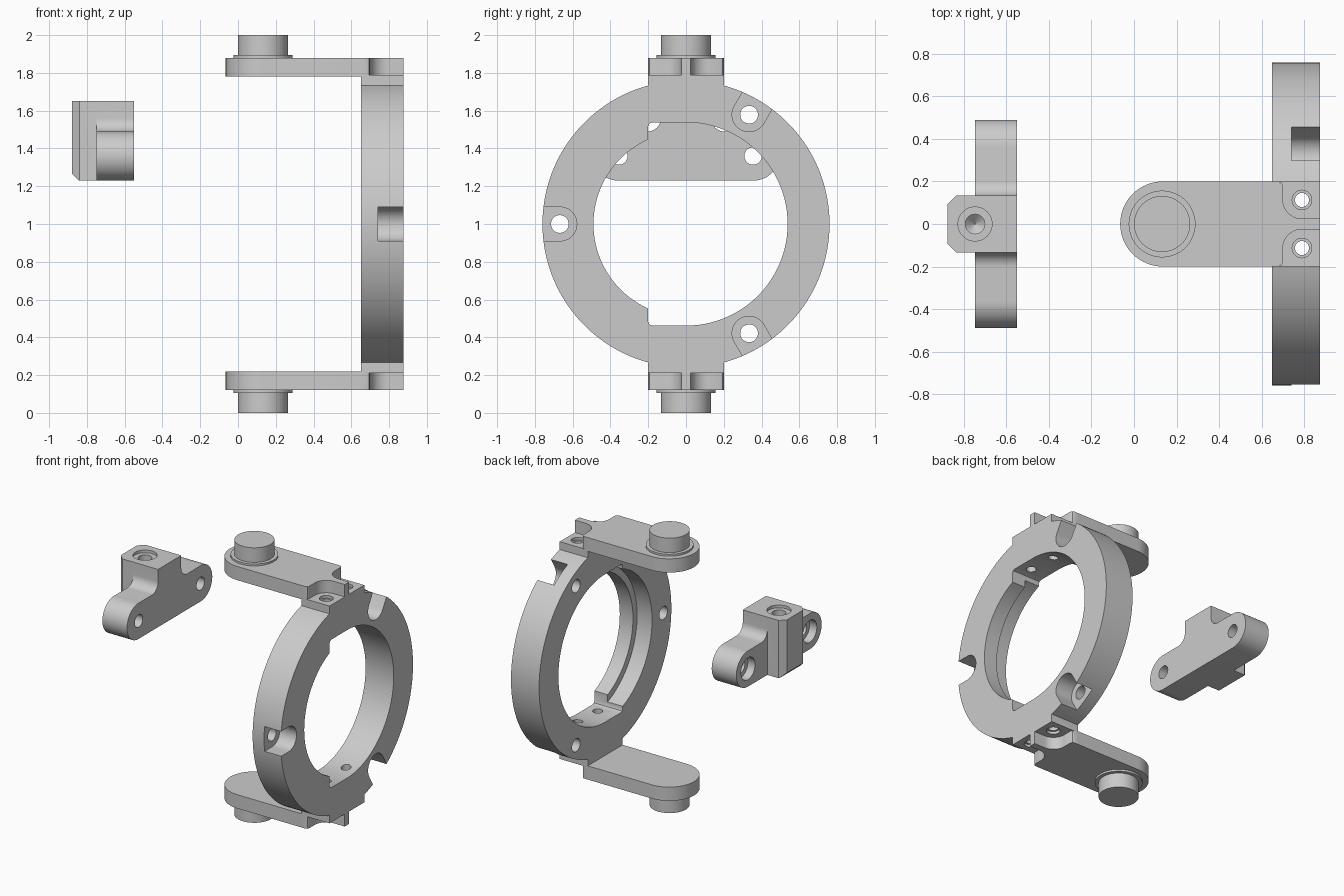
import bpy, bmesh
from math import sin, cos, pi, radians, acos, degrees

if "Cube" in bpy.data.objects:
    bpy.data.objects.remove(bpy.data.objects["Cube"])


def finish(name, bm):
    bmesh.ops.recalc_face_normals(bm, faces=bm.faces)
    me = bpy.data.meshes.new(name)
    bm.to_mesh(me)
    bm.free()
    ob = bpy.data.objects.new(name, me)
    bpy.context.collection.objects.link(ob)
    return ob


def prism(name, pts, axis, lo, hi):
    """Extrude a closed 2D profile along an axis."""
    put = {'x': lambda u, v, d: (d, u, v),
           'y': lambda u, v, d: (u, d, v),
           'z': lambda u, v, d: (u, v, d)}[axis]
    bm = bmesh.new()
    a = [bm.verts.new(put(u, v, lo)) for u, v in pts]
    b = [bm.verts.new(put(u, v, hi)) for u, v in pts]
    n = len(pts)
    bm.faces.new(a)
    bm.faces.new(b)
    for i in range(n):
        j = (i + 1) % n
        bm.faces.new((a[i], a[j], b[j], b[i]))
    return finish(name, bm)


def arc(cu, cv, r, a0, a1, n=16):
    return [(cu + r * cos(radians(a0 + (a1 - a0) * i / n)),
             cv + r * sin(radians(a0 + (a1 - a0) * i / n))) for i in range(n + 1)]


def circle(cu, cv, r, n=32):
    return arc(cu, cv, r, 0, 360, n)[:-1]


def lathe(name, pts, x, y, n=64):
    """Revolve (radius, z) points about a vertical axis, closing both ends."""
    bm = bmesh.new()
    rings = [[bm.verts.new((x + r * cos(2 * pi * i / n), y + r * sin(2 * pi * i / n), z))
              for i in range(n)] for r, z in pts]
    for a, b in zip(rings, rings[1:]):
        for i in range(n):
            j = (i + 1) % n
            bm.faces.new((a[i], a[j], b[j], b[i]))
    bm.faces.new(rings[0])
    bm.faces.new(rings[-1])
    return finish(name, bm)


def boolean(ob, tool, op='DIFFERENCE'):
    m = ob.modifiers.new(op, 'BOOLEAN')
    m.operation, m.solver, m.object = op, 'EXACT', tool
    bpy.context.view_layer.objects.active = ob
    bpy.ops.object.modifier_apply(modifier=m.name)
    bpy.data.objects.remove(tool)


def smooth(ob):
    bpy.ops.object.select_all(action='DESELECT')
    ob.select_set(True)
    bpy.context.view_layer.objects.active = ob
    bpy.ops.object.shade_smooth_by_angle(angle=radians(25))


# Ring body: outer circle with a square tab at top and bottom
X0, X1, R = 0.65, 0.876, 0.76
t = degrees(acos(0.2 / R))
outline = (arc(0, 1, R, -t, t, 64) + [(0.2, 1.88), (-0.2, 1.88)]
           + arc(0, 1, R, 180 - t, 180 + t, 64) + [(-0.2, 0.12), (0.2, 0.12)])
frame = prism("ring_frame", outline, 'x', X0, X1)

# Arms with rounded ends
for s in (1, -1):
    plate = [(0.68, -0.2), (0.68, 0.2)] + arc(0.135, 0, 0.2, 90, 270, 32)
    boolean(frame, prism("arm", plate, 'z', 1 + s * 0.78, 1 + s * 0.88), 'UNION')


# Bore: wide behind, narrower lip on the -y half, flat relief at top and bottom
def bore(r):
    a = degrees(acos(-0.2 / r))
    return (arc(0, 1, 0.538, -90, 90, 48)
            + [(-0.18, 1.538), (-0.194, 1.532), (-0.2, 1.518)]
            + arc(0, 1, r, a, 360 - a, 48)
            + [(-0.2, 0.482), (-0.194, 0.468), (-0.18, 0.462)])


boolean(frame, prism("cut", bore(0.49), 'x', 0.5, 1))
boolean(frame, prism("cut", bore(0.538), 'x', 0.5, 0.77))

# Three bolt seats open to the rim, with through holes
for ang in (60, 180, 300):
    c, s = cos(radians(ang)), sin(radians(ang))
    cy, cz = 0.668 * c, 1 + 0.668 * s
    seat = arc(cy, cz, 0.09, ang + 90, ang + 270, 24)
    seat += [(u + 0.2 * c, v + 0.2 * s) for u, v in (seat[-1], seat[0])]
    boolean(frame, prism("cut", seat, 'x', 0.742, 1))
    boolean(frame, prism("cut", circle(cy, cz, 0.047), 'x', 0.5, 1))

# Corner pockets on the arms, each with a vertical bolt hole
for sy in (1, -1):
    pocket = ([(0.95, 0.025)] + arc(0.79, 0.115, 0.09, 270, 180, 12)
              + [(0.70, 0.18), (0.694, 0.194), (0.68, 0.2), (0.68, 0.25), (0.95, 0.25)])
    pocket = [(u, v * sy) for u, v in pocket]
    for sz in (1, -1):
        boolean(frame, prism("cut", pocket, 'z', 1 + sz * 0.79, 1 + sz * 0.95))
        boolean(frame, prism("cut", circle(0.79, sy * 0.113, 0.046), 'z',
                             1 + sz * 0.77, 1 + sz * 0.95))
    boolean(frame, prism("cut", circle(0.79, sy * 0.113, 0.033), 'z', -0.1, 2.1))
smooth(frame)

# Pivot pins with a shallow shoulder
for s, label in ((1, "upper"), (-1, "lower")):
    prof = [(0.157, 0.88), (0.157, 0.894), (0.132, 0.894), (0.132, 1.0)]
    smooth(lathe(label + "_pivot_pin", [(r, 1 + s * z) for r, z in prof], 0.132, 0))

# Bracket: two rounded ears blended into a centre post
half = ([(0, 1.23)] + arc(0.36, 1.36, 0.13, -90, 90, 24)
        + arc(0.203, 1.56, 0.07, 270, 180, 10) + [(0.133, 1.65)])
prof = half + [(-y, z) for y, z in reversed(half[1:])]
bracket = prism("bracket", prof, 'x', -0.748, -0.55)
post = [(-0.65, -0.133), (-0.65, 0.133), (-0.838, 0.133), (-0.878, 0.093),
        (-0.878, -0.093), (-0.838, -0.133)]
boolean(bracket, prism("post", post, 'z', 1.23, 1.65), 'UNION')

# Bevel along the lower back edge of the post
boolean(bracket, prism("cut", [(-0.898, 1.285), (-0.898, 1.2), (-0.813, 1.2)], 'y', -0.3, 0.3))

# Counterbored ear holes
for s in (1, -1):
    boolean(bracket, prism("cut", circle(s * 0.355, 1.36, 0.046), 'x', -1, -0.4))
    boolean(bracket, prism("cut", circle(s * 0.355, 1.36, 0.08), 'x', -0.9, -0.69))

# Blind post hole with a shallow counterbore and drill-point end
boolean(bracket, lathe("cut", [(0.002, 1.36), (0.046, 1.40), (0.046, 1.63), (0.08, 1.63),
                               (0.08, 1.7)], -0.748, 0, 32))
smooth(bracket)
